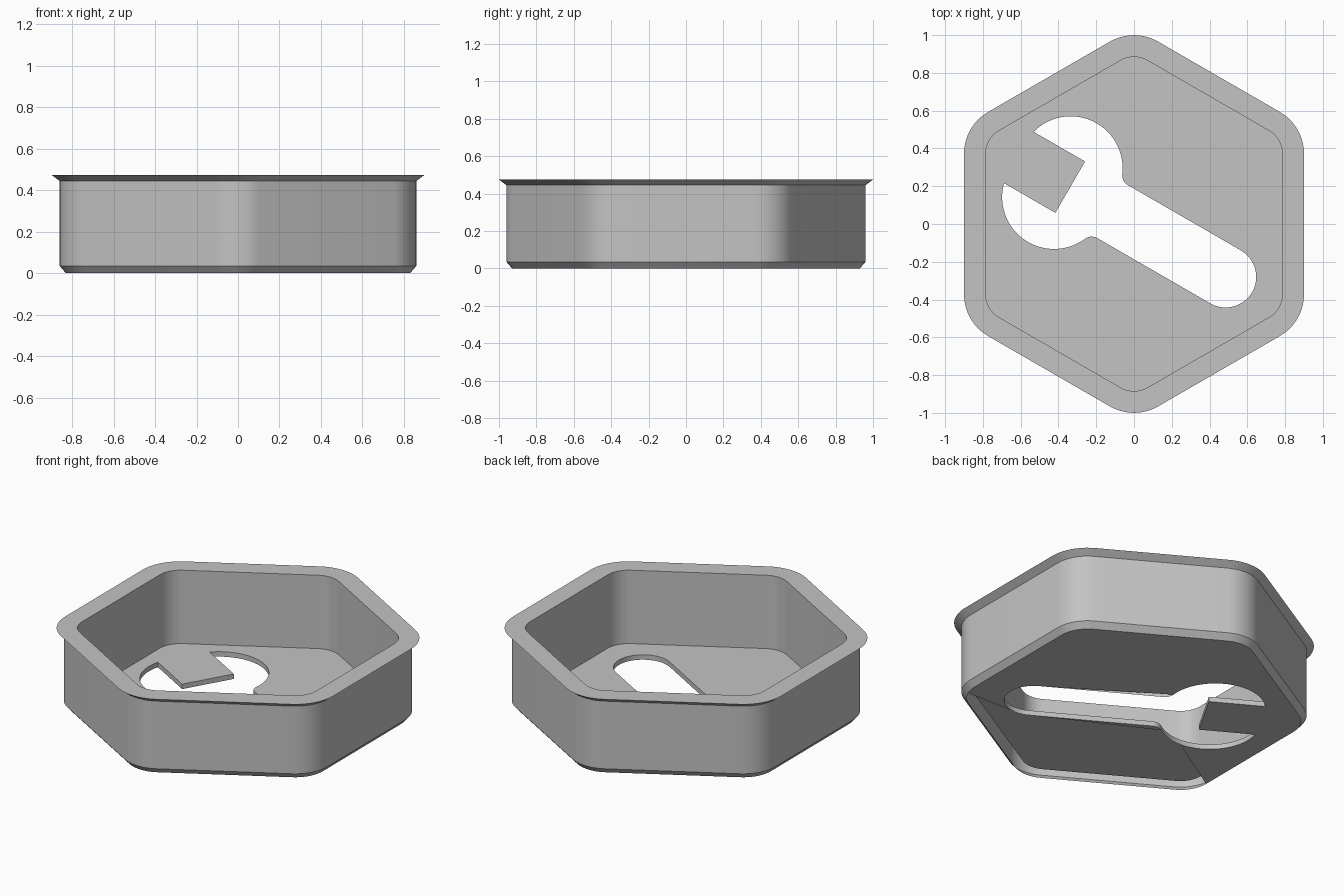
import bpy
import bmesh
from math import atan2, cos, sin, sqrt, pi, radians

cube = bpy.data.objects.get("Cube")
if cube:
    bpy.data.objects.remove(cube, do_unlink=True)

CORE = 0.645        # apothem of the sharp hexagon that every ring is offset from
FLOOR = 0.03        # floor thickness


def arc(cx, cy, r, start, end, steps):
    return [(cx + r * cos(start + (end - start) * i / steps),
             cy + r * sin(start + (end - start) * i / steps))
            for i in range(steps + 1)]


def rounded_hex(apothem):
    """Hexagon outline with flats on +x and -x and rounded corners."""
    points = []
    corner = CORE * 2 / sqrt(3)
    for k in range(6):
        a = radians(30 + 60 * k)
        points += arc(corner * cos(a), corner * sin(a), apothem - CORE,
                      a - pi / 6, a + pi / 6, 10)
    return points


def wrench_outline():
    """Spanner outline: half is drawn along its axis, mirrored, then turned."""
    grip, handle_end = 0.162, 0.56
    head_u, head_v, head_r = -0.438, 0.088, 0.275
    jaw, jaw_depth, fillet = 0.157, -0.39, 0.06

    # Fillet circle touching both the head and the handle side
    fv = grip + fillet
    fu = head_u + sqrt((head_r + fillet) ** 2 - (fv - head_v) ** 2)
    touch = atan2(fv - head_v, fu - head_u)
    tip = pi - atan2(jaw - head_v, sqrt(head_r ** 2 - (jaw - head_v) ** 2))

    half = [(jaw_depth, jaw)]
    half += arc(head_u, head_v, head_r, tip, touch, 28)
    half += arc(fu, fv, fillet, touch + pi, 1.5 * pi, 8)
    half += arc(handle_end, 0, grip, pi / 2, 0, 14)
    full = half + [(u, -v) for u, v in reversed(half[:-1])]
    c, s = cos(radians(-30)), sin(radians(-30))
    return [(u * c - v * s, u * s + v * c) for u, v in full]


def add_ring(bm, points, z):
    return [bm.verts.new((x, y, z)) for x, y in points]


def bridge(bm, a, b):
    n = len(a)
    for i in range(n):
        j = (i + 1) % n
        bm.faces.new((a[i], a[j], b[j], b[i]))


def fill_between(bm, outer, inner):
    """Flat face between an outer ring and a hole."""
    edges = []
    for ring in (outer, inner):
        for i, v in enumerate(ring):
            w = ring[(i + 1) % len(ring)]
            edges.append(bm.edges.get((v, w)) or bm.edges.new((v, w)))
    bmesh.ops.triangle_fill(bm, edges=edges, use_beauty=True)


bm = bmesh.new()

# Wall: chamfered foot, straight side, flared rim, inner side
profile = [(0.83, 0), (0.86, 0.035), (0.86, 0.445), (0.90, 0.475),
           (0.785, 0.475), (0.785, FLOOR)]
rings = [add_ring(bm, rounded_hex(a), z) for a, z in profile]
for lower, upper in zip(rings, rings[1:]):
    bridge(bm, lower, upper)

# Floor with the spanner-shaped opening
hole = wrench_outline()
hole_bottom = add_ring(bm, hole, 0)
hole_top = add_ring(bm, hole, FLOOR)
bridge(bm, hole_bottom, hole_top)
fill_between(bm, rings[0], hole_bottom)
fill_between(bm, rings[-1], hole_top)
bmesh.ops.recalc_face_normals(bm, faces=bm.faces)

mesh = bpy.data.meshes.new("hexagonal_tray")
bm.to_mesh(mesh)
bm.free()
tray = bpy.data.objects.new("hexagonal_tray", mesh)
bpy.context.collection.objects.link(tray)

# Plain grey material
grey = bpy.data.materials.new("light_grey")
grey.use_nodes = True
color = (0.55, 0.55, 0.55, 1)
grey.diffuse_color = color
grey.node_tree.nodes["Principled BSDF"].inputs["Base Color"].default_value = color
mesh.materials.append(grey)

# Smooth corners, crisp edges
bpy.ops.object.select_all(action="DESELECT")
tray.select_set(True)
bpy.context.view_layer.objects.active = tray
bpy.ops.object.shade_smooth_by_angle(angle=radians(30))
